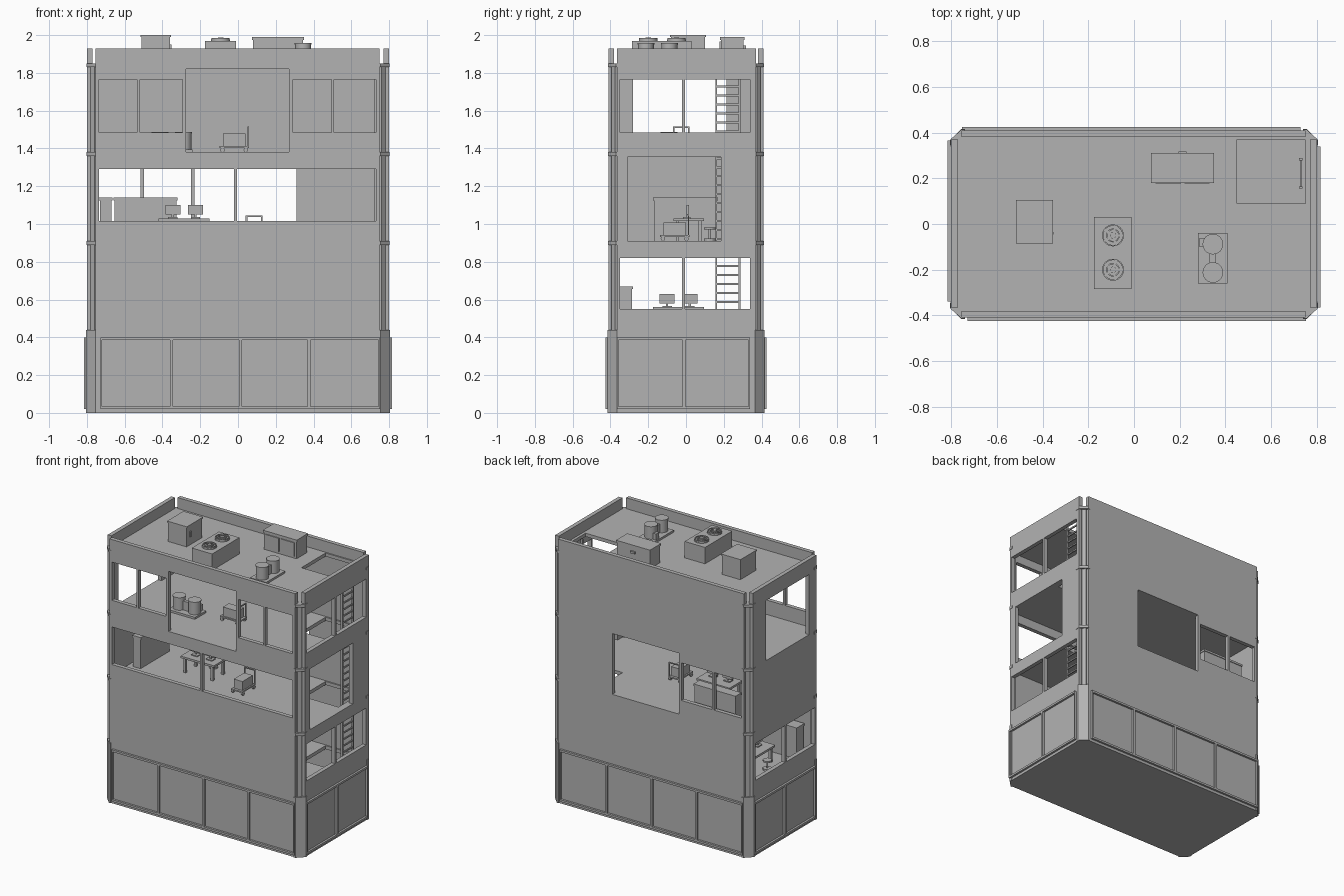
import bpy, bmesh, math
from mathutils import Matrix, Vector

cube = bpy.data.objects.get("Cube")
if cube:
    bpy.data.objects.remove(cube, do_unlink=True)

grey = bpy.data.materials.new("plain grey")
grey.use_nodes = True
grey.diffuse_color = (0.45, 0.45, 0.45, 1)
grey.node_tree.nodes["Principled BSDF"].inputs["Base Color"].default_value = (0.45, 0.45, 0.45, 1)


def finish(name, bm, smooth=False):
    bmesh.ops.recalc_face_normals(bm, faces=bm.faces)
    mesh = bpy.data.meshes.new(name)
    bm.to_mesh(mesh)
    bm.free()
    mesh.materials.append(grey)
    obj = bpy.data.objects.new(name, mesh)
    bpy.context.collection.objects.link(obj)
    if smooth:
        bpy.ops.object.select_all(action='DESELECT')
        obj.select_set(True)
        bpy.context.view_layer.objects.active = obj
        bpy.ops.object.shade_smooth_by_angle(angle=math.radians(35))
    return obj


def box(bm, x0, x1, y0, y1, z0, z1):
    m = Matrix.Translation(((x0 + x1) / 2, (y0 + y1) / 2, (z0 + z1) / 2))
    bmesh.ops.create_cube(bm, size=1, matrix=m @ Matrix.Diagonal((x1 - x0, y1 - y0, z1 - z0, 1)))


def tube(bm, x, y, z0, z1, r, n=24, axis='Z'):
    # Upright cylinder, or one lying along y centred on (x, y, z0) with length z1
    if axis == 'Z':
        m, d = Matrix.Translation((x, y, (z0 + z1) / 2)), z1 - z0
    else:
        m, d = Matrix.Translation((x, y, z0)) @ Matrix.Rotation(math.pi / 2, 4, 'X'), z1
    bmesh.ops.create_cone(bm, cap_ends=True, segments=n, radius1=r, radius2=r, depth=d, matrix=m)


def sheet(name, us, vs, holes, place, push):
    # Rectangular sheet with rectangular holes, thickened along push
    bm = bmesh.new()
    us = sorted(set(us) | {h[i] for h in holes for i in (0, 1)})
    vs = sorted(set(vs) | {h[i] for h in holes for i in (2, 3)})
    verts = {(u, v): bm.verts.new(place(u, v)) for u in us for v in vs}
    for a, b in zip(us, us[1:]):
        for c, d in zip(vs, vs[1:]):
            mu, mv = (a + b) / 2, (c + d) / 2
            if not any(h[0] < mu < h[1] and h[2] < mv < h[3] for h in holes):
                bm.faces.new([verts[k] for k in ((a, c), (b, c), (b, d), (a, d))])
    bmesh.ops.delete(bm, geom=[v for v in bm.verts if not v.link_faces], context='VERTS')
    geo = bmesh.ops.extrude_face_region(bm, geom=bm.faces[:])["geom"]
    bmesh.ops.translate(bm, verts=[g for g in geo if isinstance(g, bmesh.types.BMVert)], vec=push)
    return finish(name, bm)


def prism(name, points, z0, z1):
    bm = bmesh.new()
    face = bm.faces.new([bm.verts.new((x, y, z0)) for x, y in points])
    geo = bmesh.ops.extrude_face_region(bm, geom=[face])["geom"]
    bmesh.ops.translate(bm, verts=[g for g in geo if isinstance(g, bmesh.types.BMVert)], vec=(0, 0, z1 - z0))
    return finish(name, bm)


# Outer walls with window and doorway openings
TOP, T = 1.93, 0.03
STOREYS = (0.44, 0.91, 1.38)
ROOF = 1.85
high, mid, low = (1.485, 1.765), (1.015, 1.29), (0.55, 0.82)
front = [(-0.735, -0.535, *high), (-0.52, -0.295, *high), (-0.275, 0.27, 1.38, 1.82),
         (0.29, 0.495, *high), (0.507, 0.73, *high), (-0.735, -0.02, *mid), (-0.005, 0.73, *mid)]
back = [(-0.735, -0.515, *mid), (-0.497, -0.25, *mid), (-0.23, 0.31, 0.91, 1.355)]
pair = [(-0.35, -0.02), (-0.005, 0.34)]
right = [(*p, *low) for p in pair] + [(*p, *high) for p in pair] + [(-0.31, 0.185, 0.91, 1.355)]
left = [(*p, *low) for p in pair] + [(-0.28, 0.215, 1.38, 1.82)]
sheet("front_wall", (-0.755, 0.75), (0, TOP), front, lambda u, v: (u, -0.41, v), (0, T, 0))
sheet("back_wall", (-0.755, 0.75), (0, TOP), back, lambda u, v: (u, 0.41, v), (0, -T, 0))
sheet("plus_x_wall", (-0.365, 0.37), (0, TOP), right, lambda u, v: (0.80, u, v), (-T, 0, 0))
sheet("minus_x_wall", (-0.365, 0.37), (0, TOP), left, lambda u, v: (-0.80, u, v), (T, 0, 0))

# Base slab, storey floors and roof with the ladder hatch
rim = [(0.80, 0.365), (0.755, 0.41), (-0.755, 0.41), (-0.80, 0.365),
       (-0.80, -0.365), (-0.755, -0.41), (0.755, -0.41), (0.80, -0.365)]
prism("base_slab", rim, 0, 0.02)
for label, z in zip(("first_floor", "second_floor", "third_floor", "roof"), (*STOREYS, ROOF)):
    sheet(label, (-0.77, 0.77), (-0.38, 0.38), [(0.45, 0.75, 0.09, 0.37)],
          lambda u, v: (u, v, z), (0, 0, -0.025))

# Chamfered corner posts, slim uprights and collars
for sx, sy, tag in ((1, 1, "back_plus"), (1, -1, "front_plus"), (-1, 1, "back_minus"), (-1, -1, "front_minus")):
    def corner(points):
        return [(sx * x, sy * y) for x, y in points]
    prism(tag + "_corner_post", corner([(0.74, 0.38), (0.74, 0.415), (0.755, 0.415), (0.805, 0.365),
                                        (0.805, 0.345), (0.77, 0.345)]), 0, 0.44)
    prism(tag + "_upright", corner([(0.75, 0.37), (0.75, 0.39), (0.76, 0.395), (0.78, 0.375),
                                    (0.775, 0.365)]), 0.44, ROOF)
    for z in (0.89, 1.36, 1.83):
        prism(tag + "_collar", corner([(0.74, 0.38), (0.74, 0.413), (0.755, 0.413), (0.803, 0.37),
                                       (0.803, 0.34), (0.77, 0.34)]), z, z + 0.02)

# Shop-style framed panels round the base
def frame(name, u0, u1, dividers, place, push):
    edges = [u0, *dividers, u1]
    holes = [(a + 0.008, b - 0.008, 0.035, 0.385) for a, b in zip(edges, edges[1:])]
    sheet(name, (u0, u1), (0.02, 0.40), holes, place, push)


frame("front_panel_frame", -0.728, 0.752, (-0.352, 0.014, 0.377), lambda u, v: (u, -0.425, v), (0, 0.015, 0))
frame("back_panel_frame", -0.752, 0.728, (-0.377, -0.014, 0.352), lambda u, v: (u, 0.425, v), (0, -0.015, 0))
frame("plus_x_panel_frame", -0.365, 0.34, (-0.01,), lambda u, v: (0.815, u, v), (-0.015, 0, 0))
frame("minus_x_panel_frame", -0.34, 0.365, (0.01,), lambda u, v: (-0.815, u, v), (0.015, 0, 0))

# Ladder through every storey
bm = bmesh.new()
for y in (0.155, 0.278):
    box(bm, 0.722, 0.737, y, y + 0.01, 0.02, 1.84)
for i in range(37):
    box(bm, 0.725, 0.734, 0.16, 0.285, 0.06 + i * 0.0475, 0.07 + i * 0.0475)
finish("ladder", bm)


def put(obj, x, y, z, turn=0):
    obj.matrix_world = Matrix.Translation((x, y, z)) @ Matrix.Rotation(math.radians(turn), 4, 'Z')


def desk(x, y, z, turn):
    bm = bmesh.new()
    box(bm, -0.135, 0.135, -0.08, 0.08, 0.105, 0.12)
    for sx in (-0.11, 0.11):
        for sy in (-0.06, 0.06):
            box(bm, sx - 0.009, sx + 0.009, sy - 0.009, sy + 0.009, 0, 0.105)
    for sx in (-0.06, 0.06):
        box(bm, sx - 0.025, sx + 0.025, -0.03, 0.01, 0.12, 0.127)
        box(bm, sx - 0.006, sx + 0.006, -0.012, -0.004, 0.12, 0.15)
        box(bm, sx - 0.04, sx + 0.04, -0.012, 0, 0.14, 0.19)
    put(finish("desk_with_screens", bm), x, y, z, turn)
    bm = bmesh.new()
    tube(bm, 0, 0, 0, 0.012, 0.03, 12)
    tube(bm, 0, 0, 0.012, 0.06, 0.006, 12)
    tube(bm, 0, 0, 0.06, 0.072, 0.03, 12)
    a = math.radians(turn)
    put(finish("stool", bm), x - 0.11 * math.sin(a), y + 0.11 * math.cos(a), z)


def cart(x, y, z, turn):
    bm = bmesh.new()
    box(bm, -0.078, 0.078, -0.045, 0.045, 0.022, 0.032)
    box(bm, -0.06, 0.06, -0.035, 0.035, 0.032, 0.098)
    for sy in (-0.04, 0.04):
        box(bm, 0.07, 0.077, sy - 0.004, sy + 0.004, 0.03, 0.135)
        for sx in (-0.062, 0.062):
            tube(bm, sx, sy, 0.012, 0.012, 0.012, 12, 'Y')
    box(bm, 0.07, 0.077, -0.044, 0.044, 0.128, 0.135)
    put(finish("loaded_cart", bm), x, y, z, turn)


def twin_tanks(x, y, z, turn):
    bm = bmesh.new()
    box(bm, -0.11, 0.11, -0.065, 0.065, 0, 0.015)
    for sx in (-0.062, 0.062):
        tube(bm, sx, 0, 0.015, 0.1, 0.042)
        tube(bm, sx, 0, 0.1, 0.108, 0.045)
    box(bm, -0.04, 0.04, -0.014, 0.014, 0.015, 0.08)
    box(bm, 0.05, 0.088, 0.03, 0.058, 0.015, 0.06)
    put(finish("twin_tanks", bm, True), x, y, z, turn)


def cabinet(x0, x1, y0, y1, z):
    bm = bmesh.new()
    box(bm, x0 + 0.005, x1 - 0.005, y0 + 0.005, y1 - 0.005, z, z + 0.215)
    box(bm, x0, x1, y0, y1, z + 0.215, z + 0.23)
    finish("cabinet", bm)


# Indoor furniture
desk(-0.285, 0.015, STOREYS[1], 0)
desk(-0.52, -0.04, STOREYS[0], 90)
cart(-0.02, -0.025, STOREYS[2], 0)
cart(0.085, -0.06, STOREYS[1], 90)
twin_tanks(-0.35, -0.09, STOREYS[2], 0)
cabinet(-0.735, -0.665, -0.175, 0.17, STOREYS[1])
cabinet(-0.66, -0.32, 0.30, 0.37, STOREYS[1])
cabinet(-0.70, -0.36, -0.37, -0.28, STOREYS[0])

# Roof equipment
twin_tanks(0.345, -0.15, ROOF, 90)
bm = bmesh.new()
box(bm, -0.51, -0.36, -0.08, 0.10, ROOF, 1.99)
box(bm, -0.515, -0.355, -0.085, 0.105, 1.99, 2.0)
box(bm, -0.36, -0.352, -0.045, -0.035, 1.91, 1.95)
finish("roof_housing", bm)
bm = bmesh.new()
box(bm, 0.08, 0.345, 0.185, 0.305, ROOF, 1.975)
box(bm, 0.075, 0.35, 0.18, 0.31, 1.975, 1.99)
for x in (0.095, 0.22):
    box(bm, x, x + 0.11, 0.178, 0.186, 1.865, 1.965)
box(bm, 0.195, 0.23, 0.305, 0.318, 1.93, 1.945)
finish("roof_cabinet", bm)

# Cooling unit with two ringed fans
bm = bmesh.new()
box(bm, -0.175, -0.01, -0.285, 0.03, ROOF, 1.97)
for y in (-0.05, -0.2):
    for r, h in ((0.05, 0.006), (0.014, 0.018)):
        tube(bm, -0.092, y, 1.97, 1.97 + h, r)
    for r in (0.048, 0.03):
        n = 24
        ring = [[bm.verts.new((-0.092 + q * math.cos(2 * math.pi * i / n), y + q * math.sin(2 * math.pi * i / n), z))
                 for i in range(n)] for q, z in ((r, 1.97), (r, 1.985), (r - 0.006, 1.985), (r - 0.006, 1.97))]
        for a, b in zip(ring, ring[1:]):
            for i in range(n):
                bm.faces.new((a[i], a[(i + 1) % n], b[(i + 1) % n], b[i]))
    for k in range(5):
        turn = Matrix.Translation((-0.092, y, 1.98)) @ Matrix.Rotation(k * math.tau / 5, 4, 'Z')
        bmesh.ops.create_cube(bm, size=1, matrix=turn @ Matrix.Translation((0.028, 0, 0)) @ Matrix.Diagonal((0.036, 0.01, 0.004, 1)))
finish("cooling_unit", bm, True)
